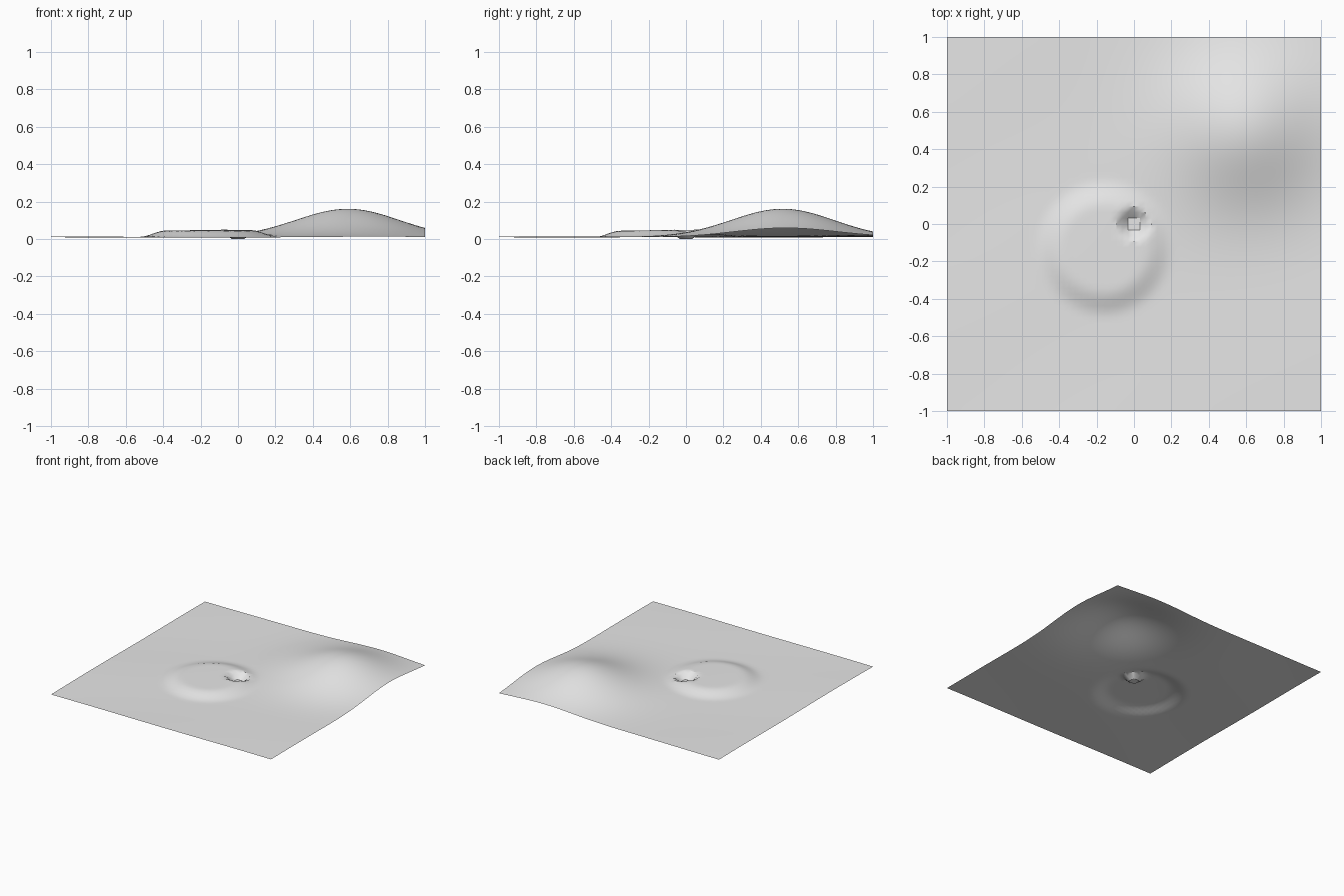
import bpy, bmesh
from math import sin, exp, hypot, radians

cube = bpy.data.objects.get("Cube")
if cube:
    bpy.data.objects.remove(cube, do_unlink=True)

# Single flat grey
grey = bpy.data.materials.new("light_grey")
grey.use_nodes = True
grey.diffuse_color = (0.8, 0.8, 0.8, 1)
grey.node_tree.nodes["Principled BSDF"].inputs["Base Color"].default_value = (0.8, 0.8, 0.8, 1)


def falloff(d, inner, outer):
    """1 inside the inner radius, 0 beyond the outer one, smooth between."""
    t = min(max((outer - d) / (outer - inner), 0), 1)
    return t * t * (3 - 2 * t)


def height(x, y):
    # Gently rolling ground
    z = 0.011 + 0.002 * sin(4 * x + 2 * y) + 0.0015 * sin(5 * y - 3 * x + 1)
    # Broad round hill
    z += 0.15 * exp(-((x - 0.59) ** 2 + (y - 0.52) ** 2) / (2 * 0.275 ** 2))
    # Low round plateau
    z += 0.036 * falloff(hypot(x + 0.16, y + 0.13), 0.22, 0.37)
    # Small steep pit sunk down to the lowest level
    return z * (1 - falloff(hypot(x, y), 0.045, 0.085))


# Terrain sheet
bm = bmesh.new()
bmesh.ops.create_grid(bm, x_segments=64, y_segments=64, size=1)
for v in bm.verts:
    v.co.z = height(v.co.x, v.co.y)
mesh = bpy.data.meshes.new("terrain")
bm.to_mesh(mesh)
bm.free()
mesh.materials.append(grey)
terrain = bpy.data.objects.new("terrain", mesh)
bpy.context.collection.objects.link(terrain)

bpy.ops.object.select_all(action="DESELECT")
terrain.select_set(True)
bpy.context.view_layer.objects.active = terrain
bpy.ops.object.shade_smooth_by_angle(angle=radians(30))
